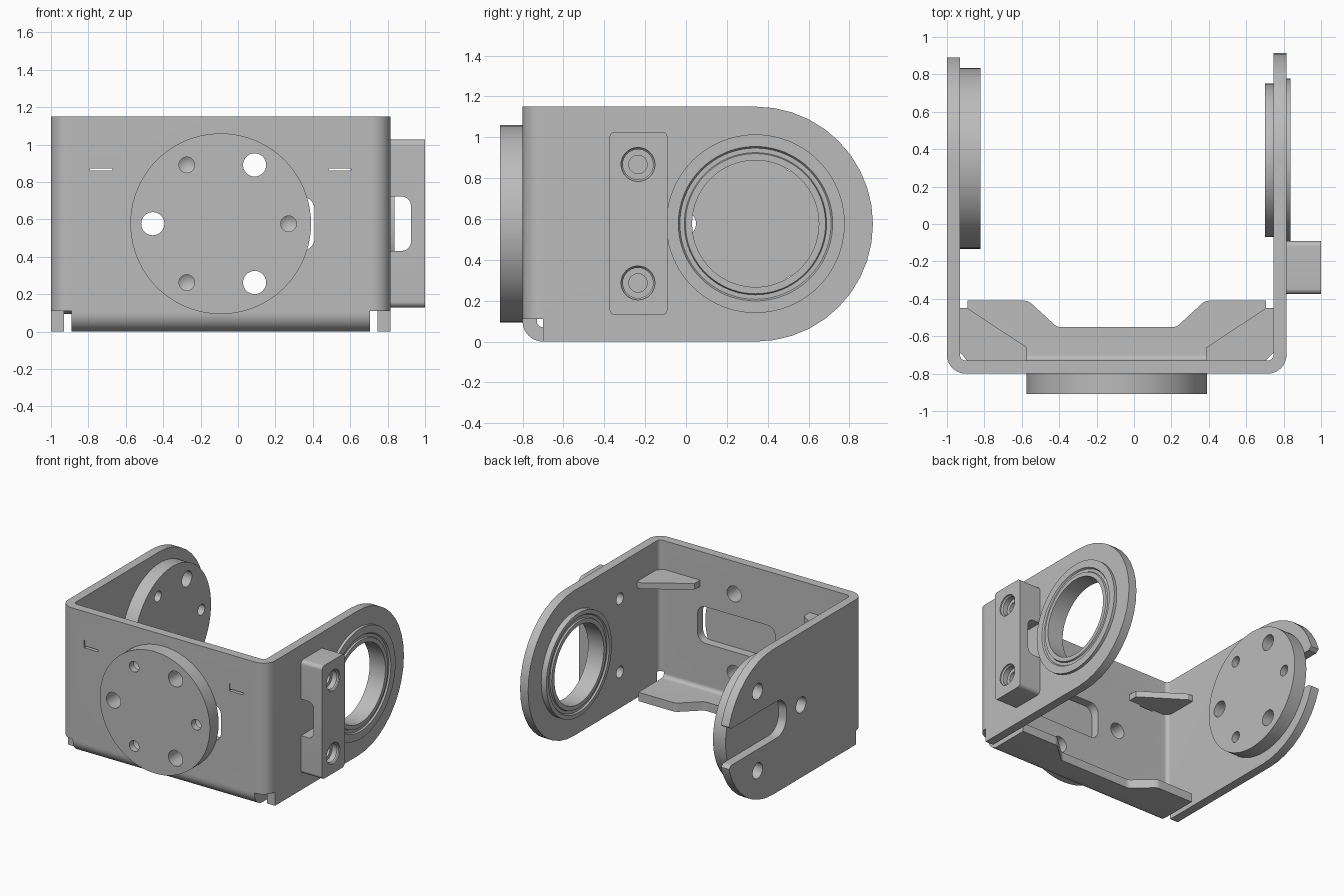
import bpy, bmesh
from math import sin, cos, pi, radians, tan
from mathutils import Vector

if "Cube" in bpy.data.objects:
    bpy.data.objects.remove(bpy.data.objects["Cube"])

GREY = (0.5, 0.5, 0.5, 1)
grey = bpy.data.materials.new("machined grey")
grey.use_nodes = True
grey.diffuse_color = GREY
grey.node_tree.nodes["Principled BSDF"].inputs["Base Color"].default_value = GREY

# Main dimensions
RIGHT, LEFT, SHEET = -1.0, 0.815, 0.07
FRONT, TOP = -0.80, 1.15
MID_X, MID_Z, PIVOT_Y = (RIGHT + LEFT) / 2, 0.577, 0.34
INNER_R, INNER_L, INNER_F = RIGHT + SHEET, LEFT - SHEET, FRONT + SHEET


def place(axis, u, v, t):
    return {"x": (t, u, v), "y": (u, t, v), "z": (u, v, t)}[axis]


def finish(name, bm):
    bmesh.ops.remove_doubles(bm, verts=bm.verts, dist=1e-5)
    bmesh.ops.recalc_face_normals(bm, faces=bm.faces)
    mesh = bpy.data.meshes.new(name)
    bm.to_mesh(mesh)
    bm.free()
    mesh.materials.append(grey)
    ob = bpy.data.objects.new(name, mesh)
    bpy.context.collection.objects.link(ob)
    return ob


def rounded(corners, seg=10):
    """Outline from corners (u, v) or (u, v, radius)."""
    out = []
    for i, c in enumerate(corners):
        p = Vector(c[:2])
        r = c[2] if len(c) > 2 else 0
        if not r:
            out.append(p)
            continue
        a = (Vector(corners[i - 1][:2]) - p).normalized()
        b = (Vector(corners[(i + 1) % len(corners)][:2]) - p).normalized()
        half = a.angle(b) / 2
        centre = p + (a + b).normalized() * (r / sin(half))
        start = p + a * (r / tan(half)) - centre
        end = p + b * (r / tan(half)) - centre
        sweep = pi - 2 * half
        for k in range(seg + 1):
            f = k / seg
            out.append(centre + (start * sin((1 - f) * sweep) + end * sin(f * sweep)) / sin(sweep))
    return [p for i, p in enumerate(out) if (p - out[i - 1]).length > 1e-4]


def prism(name, axis, corners, t0, t1):
    bm = bmesh.new()
    pts = rounded(corners)
    lo = [bm.verts.new(place(axis, p.x, p.y, t0)) for p in pts]
    hi = [bm.verts.new(place(axis, p.x, p.y, t1)) for p in pts]
    bm.faces.new(lo)
    bm.faces.new(hi)
    for i in range(len(pts)):
        bm.faces.new((lo[i - 1], lo[i], hi[i], hi[i - 1]))
    return finish(name, bm)


def box(name, axis, u0, u1, v0, v1, t0, t1, r=0):
    return prism(name, axis, [(u0, v0, r), (u1, v0, r), (u1, v1, r), (u0, v1, r)], t0, t1)


def lathe(name, axis, cu, cv, profile, seg=64):
    """Closed profile of (radius, position along axis) turned about the axis."""
    bm = bmesh.new()
    rings = []
    for k in range(seg):
        a = 2 * pi * k / seg
        rings.append([bm.verts.new(place(axis, cu + r * cos(a), cv + r * sin(a), t)) for r, t in profile])
    for k in range(seg):
        for j in range(len(profile)):
            if profile[j][0] or profile[j - 1][0]:
                bm.faces.new((rings[k - 1][j - 1], rings[k - 1][j], rings[k][j], rings[k][j - 1]))
    return finish(name, bm)


def rod(name, axis, cu, cv, r, t0, t1, seg=64):
    return lathe(name, axis, cu, cv, [(0, t0), (r, t0), (r, t1), (0, t1)], seg)


def boolean(ob, cutter, op="DIFFERENCE", keep=False):
    mod = ob.modifiers.new("cut", "BOOLEAN")
    mod.operation, mod.solver, mod.object = op, "EXACT", cutter
    bpy.context.view_layer.objects.active = ob
    bpy.ops.object.modifier_apply(modifier=mod.name)
    if not keep:
        bpy.data.objects.remove(cutter)


# U-shaped bracket: plan outline trimmed to the side outline
bracket = prism("bracket", "z", [
    (RIGHT, 1), (RIGHT, FRONT, 0.1), (LEFT, FRONT, 0.1), (LEFT, 1),
    (INNER_L, 1), (INNER_L, INNER_F, 0.03), (INNER_R, INNER_F, 0.03), (INNER_R, 1)], 0, TOP)
side_outline = prism("side_outline", "x", [
    (-0.9, 0.11), (-0.70, 0.11), (-0.70, 0), (0.915, 0, 0.574),
    (0.915, TOP, 0.574), (-0.9, TOP)], -1.2, 1.2)
boolean(bracket, side_outline, "INTERSECT")

# Slots in the front and right plates, and the bearing seat in the left plate
boolean(bracket, box("slot", "y", MID_X - 0.18, 0.41, 0.432, 0.722, -0.85, -0.7, 0.07))
boolean(bracket, prism("slot", "x", [
    (PIVOT_Y - 0.17, 0.432, 0.12), (0.86, 0.432), (0.95, 0.37), (0.95, 0.785),
    (0.86, 0.722), (PIVOT_Y - 0.17, 0.722, 0.12)], -1.1, -0.9))
boolean(bracket, rod("seat", "x", PIVOT_Y, MID_Z, 0.39, 0.7, 0.9))


# Round horn discs with three through holes and three blind holes
def horn(name, axis, cu, cv, face, base, through):
    disc = rod(name, axis, cu, cv, 0.483, base, face, 80)
    into = 1 if base > face else -1
    for k in range(6):
        a = radians(60 * k)
        u, v = cu + 0.363 * cos(a), cv + 0.363 * sin(a)
        if k % 2:
            hole = rod("hole", axis, u, v, 0.062, face - 0.02 * into, through, 32)
            boolean(disc, hole, keep=True)
            boolean(bracket, hole)
        else:
            boolean(disc, lathe("hole", axis, u, v, [
                (0, face - 0.02 * into), (0.042, face - 0.02 * into),
                (0.042, face + 0.05 * into), (0, face + 0.08 * into)], 32))


horn("front_disc", "y", MID_X, MID_Z, -0.91, FRONT, -0.7)
horn("right_disc", "x", PIVOT_Y + 0.01, MID_Z, -0.82, INNER_R, -1.1)

# Bottom flange bent back from the front plate
flange = prism("bottom_flange", "x", [
    (FRONT, 0.11), (FRONT, 0, 0.1), (-0.3, 0), (-0.3, SHEET),
    (INNER_F, SHEET, 0.03), (INNER_F, 0.11)], -0.89, 0.705)
flange_outline = prism("flange_outline", "z", [
    (-0.95, -0.9), (0.75, -0.9), (0.75, -0.41), (0.38, -0.41, 0.06), (0.225, -0.552, 0.06),
    (-0.41, -0.552, 0.06), (-0.565, -0.41, 0.06), (-0.95, -0.41)], -0.1, 0.3)
boolean(flange, flange_outline, "INTERSECT")

# Corner gussets, each with a tab set in a window of the front plate
for side, sign in (("right", 1), ("left", -1)):
    def mx(d):
        return MID_X + sign * (d - MID_X)
    boolean(bracket, box("window", "y", mx(-0.79), mx(-0.67), 0.862, 0.922, -0.85, -0.7))
    prism(side + "_gusset", "z", [
        (mx(INNER_R), -0.45), (mx(-0.89), -0.45), (mx(-0.572), -0.66), (mx(-0.572), INNER_F),
        (mx(-0.67), INNER_F), (mx(-0.67), FRONT + 0.008), (mx(-0.79), FRONT + 0.008),
        (mx(-0.79), INNER_F), (mx(-0.89), INNER_F), (mx(INNER_R), -0.69)], 0.873, 0.922)

# Grooved bearing in the left plate
lathe("bearing", "x", PIVOT_Y, MID_Z, [
    (0.437, LEFT), (0.437, 0.838), (0.378, 0.838), (0.37, 0.826), (0.348, 0.826), (0.343, 0.838),
    (0.31, 0.838), (0.31, 0.70), (0.343, 0.70), (0.348, 0.712), (0.37, 0.712), (0.378, 0.70),
    (0.41, 0.70), (0.41, INNER_L), (0.39, INNER_L), (0.39, LEFT)], 80)

# Clamp block with a relief notch and two counterbored screw holes
block = box("side_block", "x", -0.375, -0.09, 0.13, 1.027, LEFT, 1.0, 0.03)
boolean(block, box("notch", "y", 0.7, 0.925, 0.432, 0.722, -0.5, 0, 0.05))
for z in (0.287, 0.867):
    hole = lathe("hole", "x", -0.235, z, [
        (0, 1.02), (0.083, 1.02), (0.083, 0.99), (0.074, 0.98), (0.074, 0.94),
        (0.045, 0.94), (0.045, 0.7), (0, 0.7)], 32)
    boolean(block, hole, keep=True)
    boolean(bracket, hole)

# Smooth the curved walls and keep the edges crisp
for ob in bpy.context.collection.objects:
    if ob.type == "MESH" and grey.name in ob.data.materials:
        bpy.ops.object.select_all(action="DESELECT")
        ob.select_set(True)
        bpy.context.view_layer.objects.active = ob
        bpy.ops.object.shade_smooth_by_angle(angle=radians(30))
